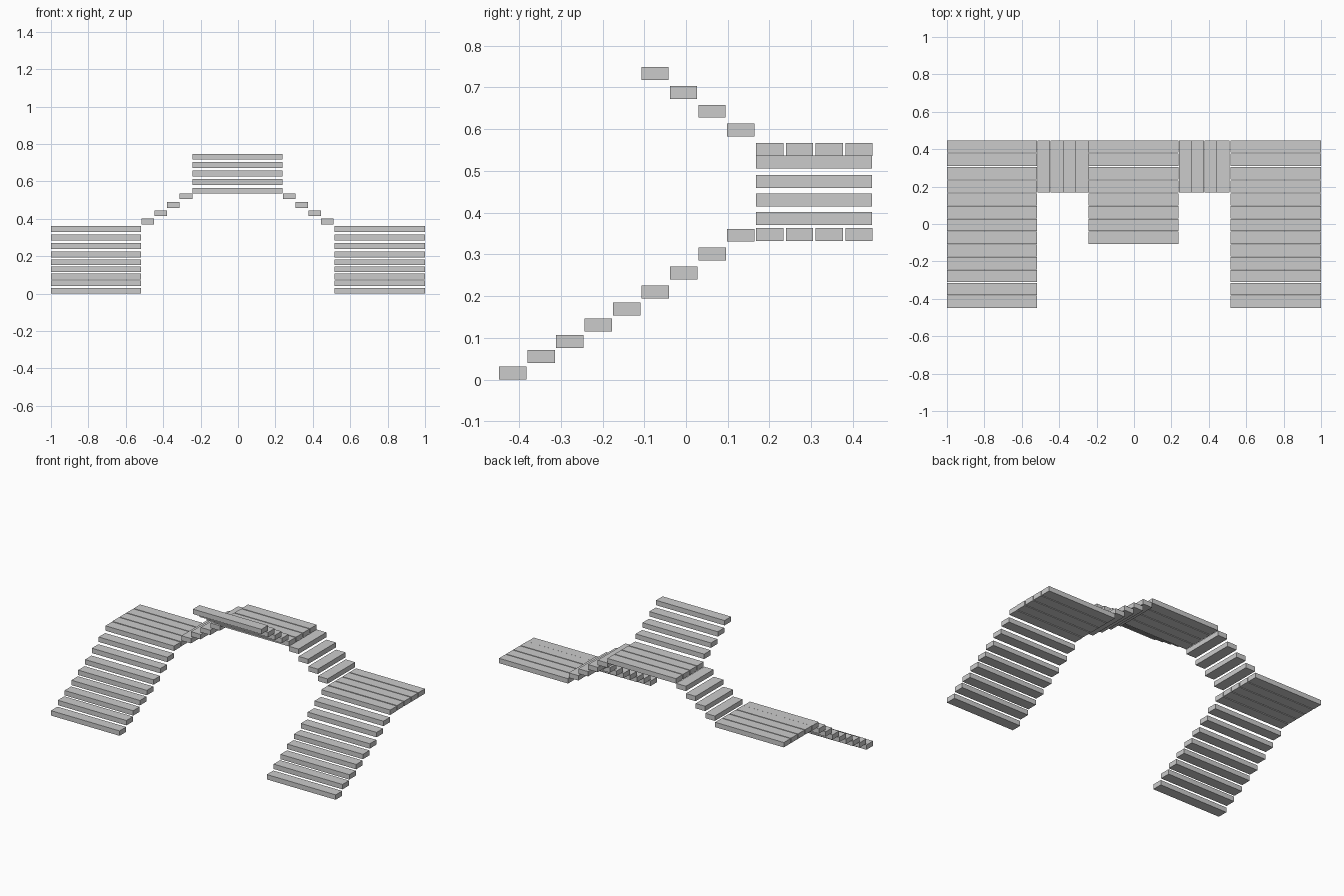
import bpy

if "Cube" in bpy.data.objects:
    bpy.data.objects.remove(bpy.data.objects["Cube"])

T = 0.031    # plank thickness
W = 0.0655   # plank depth


def plank(name, x0, x1, y0, y1, z0):
    bpy.ops.mesh.primitive_cube_add(
        size=1, location=((x0 + x1) / 2, (y0 + y1) / 2, z0 + T / 2))
    ob = bpy.context.object
    ob.name = name
    ob.scale = (x1 - x0, y1 - y0, T)
    bpy.ops.object.transform_apply(location=False, rotation=False, scale=True)


def landing(name, x0, x1, z0):
    # four planks side by side with narrow gaps
    for i in range(4):
        y = 0.168 + i * 0.0712
        plank(f"{name}_plank_{i + 1}", x0, x1, y, y + W, z0)


FLIGHT_Z = [0, 0.04, 0.076, 0.115, 0.153, 0.194, 0.240, 0.285, 0.330]
CROSS_Z = [0.370, 0.414, 0.459, 0.505]
UPPER_Z = [0.582, 0.627, 0.672, 0.717]

for side, x0, x1 in (("left", -1.0, -0.518), ("right", 0.516, 1.0)):
    # long entrance flight climbing towards the back
    for i, z in enumerate(FLIGHT_Z):
        y = -0.448 + i * 0.0683
        plank(f"{side}_flight_step_{i + 1}", x0, x1, y, y + W, z)
    # corner landing
    landing(f"{side}_landing", x0, x1, 0.332)
    # short flight turning inwards to the central landing
    for i, z in enumerate(CROSS_Z):
        a = -0.515 + i * 0.0678 if side == "left" else 0.444 - i * 0.0678
        plank(f"{side}_cross_step_{i + 1}", a, a + 0.067, 0.168, 0.446, z)

# central landing and upper flight returning to the front
landing("central_landing", -0.242, 0.239, 0.535)
for i, z in enumerate(UPPER_Z):
    y = 0.098 - i * 0.0683
    plank(f"upper_flight_step_{i + 1}", -0.242, 0.239, y, y + W, z)
